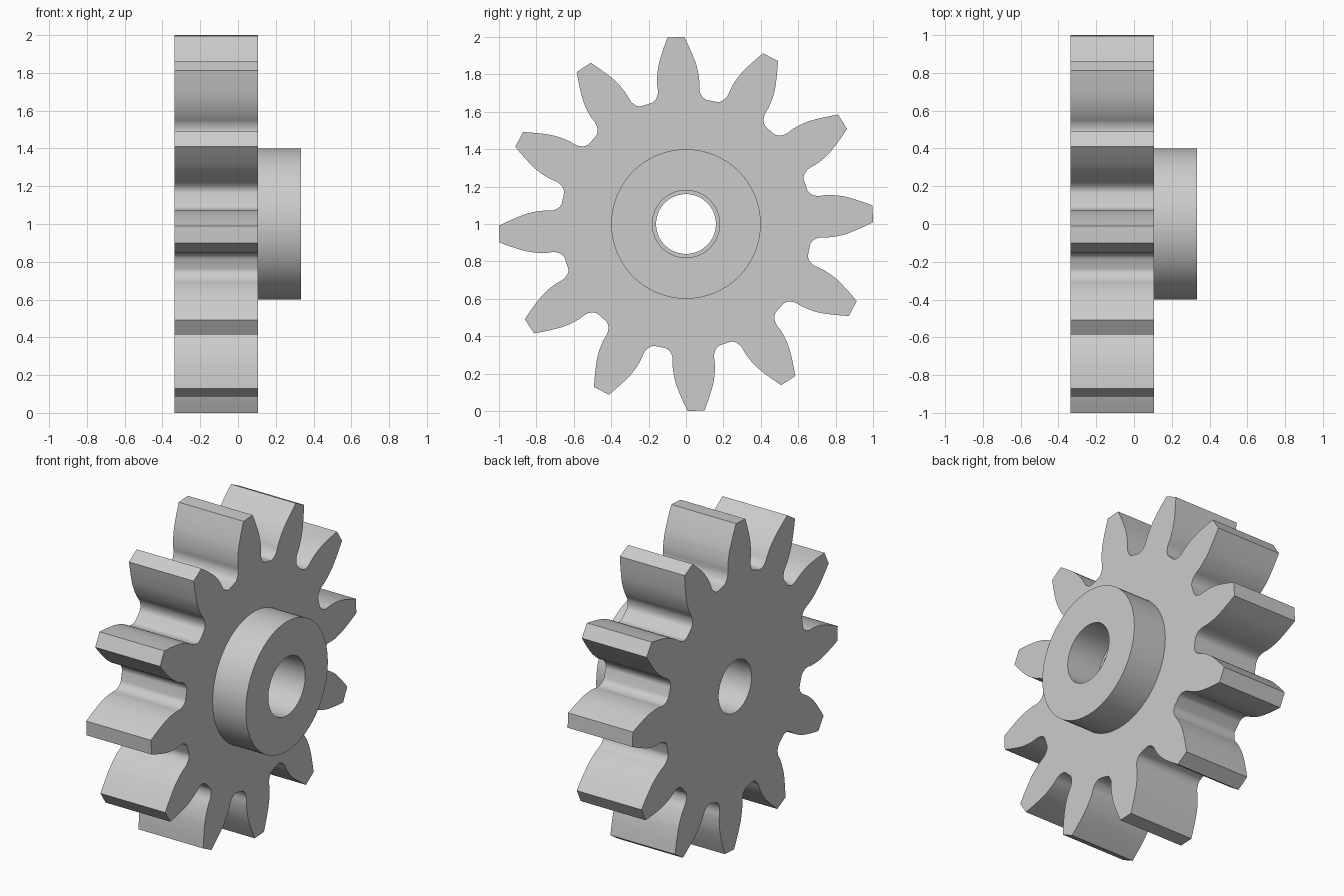
import bpy, bmesh, math
from mathutils import Vector, Matrix

cube = bpy.data.objects.get("Cube")
if cube:
    bpy.data.objects.remove(cube)

TEETH = 12
TILT = math.radians(3.15)
BACK, FACE, HUB_END = -0.335, 0.107, 0.333
BORE, HUB_BORE, HUB_RADIUS = 0.16, 0.18, 0.4
CENTRE = Matrix.Translation((0, 0, 1))

steel = bpy.data.materials.new("grey_steel")
steel.use_nodes = True
steel.diffuse_color = (0.6, 0.6, 0.6, 1)
steel.node_tree.nodes["Principled BSDF"].inputs["Base Color"].default_value = (0.6, 0.6, 0.6, 1)


def finish(bm, name):
    bmesh.ops.recalc_face_normals(bm, faces=bm.faces)
    mesh = bpy.data.meshes.new(name)
    bm.to_mesh(mesh)
    bm.free()
    mesh.materials.append(steel)
    obj = bpy.data.objects.new(name, mesh)
    bpy.context.collection.objects.link(obj)
    bpy.ops.object.select_all(action='DESELECT')
    obj.select_set(True)
    bpy.context.view_layer.objects.active = obj
    bpy.ops.object.shade_smooth_by_angle(angle=math.radians(35))
    return obj


def smooth_path(points, steps=4):
    """Catmull-Rom curve through the points."""
    pts = [Vector(p) for p in points]
    pts = [2 * pts[0] - pts[1]] + pts + [2 * pts[-1] - pts[-2]]
    path = []
    for a, b, c, d in zip(pts, pts[1:], pts[2:], pts[3:]):
        for i in range(steps):
            t = i / steps
            path.append(0.5 * (2 * b + (c - a) * t + (2 * a - 5 * b + 4 * c - d) * t ** 2
                               + (3 * b - a - 3 * c + d) * t ** 3))
    return path + [pts[-2]]


# One tooth flank: distance along the tooth, half width; from root to tip
flank = smooth_path([(0.653, 0.160), (0.661, 0.138), (0.680, 0.121), (0.712, 0.111),
                     (0.755, 0.113), (0.80, 0.110), (0.85, 0.101), (0.90, 0.085),
                     (0.95, 0.066), (1.0, 0.045)])
tooth = [(r, -w) for r, w in flank] + [(r, w) for r, w in reversed(flank)]

outline = []
for i in range(TEETH):
    a = TILT + i * math.tau / TEETH
    # Positive turn runs from +y towards +z
    outline += [(BACK, r * math.cos(a) - w * math.sin(a), r * math.sin(a) + w * math.cos(a))
                for r, w in tooth]
bore = [(BACK, BORE * math.cos(i * math.tau / 64), BORE * math.sin(i * math.tau / 64))
        for i in range(64)]

# Toothed wheel: outline with a round bore, extruded along x
bm = bmesh.new()
edges = []
for loop in (outline, bore):
    verts = [bm.verts.new(p) for p in loop]
    edges += [bm.edges.new((verts[i - 1], verts[i])) for i in range(len(verts))]
bmesh.ops.triangle_fill(bm, use_beauty=True, use_dissolve=False, edges=edges, normal=(1, 0, 0))
ext = bmesh.ops.extrude_face_region(bm, geom=bm.faces[:], use_keep_orig=True)
moved = [g for g in ext["geom"] if isinstance(g, bmesh.types.BMVert)]
bmesh.ops.translate(bm, verts=moved, vec=(FACE - BACK, 0, 0))
bm.transform(CENTRE)
finish(bm, "toothed_wheel")

# Hub: a collar with a slightly wider bore, turned round the x axis
bm = bmesh.new()
section = [(FACE, HUB_RADIUS), (HUB_END, HUB_RADIUS), (HUB_END, HUB_BORE), (FACE, HUB_BORE)]
verts = [bm.verts.new((x, r, 0)) for x, r in section]
edges = [bm.edges.new(pair) for pair in zip(verts, verts[1:])]
bmesh.ops.spin(bm, geom=verts + edges, cent=(0, 0, 0), axis=(1, 0, 0),
               angle=math.tau, steps=64, use_merge=True)
bmesh.ops.remove_doubles(bm, verts=bm.verts, dist=0.0001)
bm.transform(CENTRE)
hub = finish(bm, "hub")

# The open collar must face outwards
front = max(hub.data.polygons, key=lambda p: abs(p.normal.x))
if front.normal.x < 0:
    hub.data.flip_normals()
